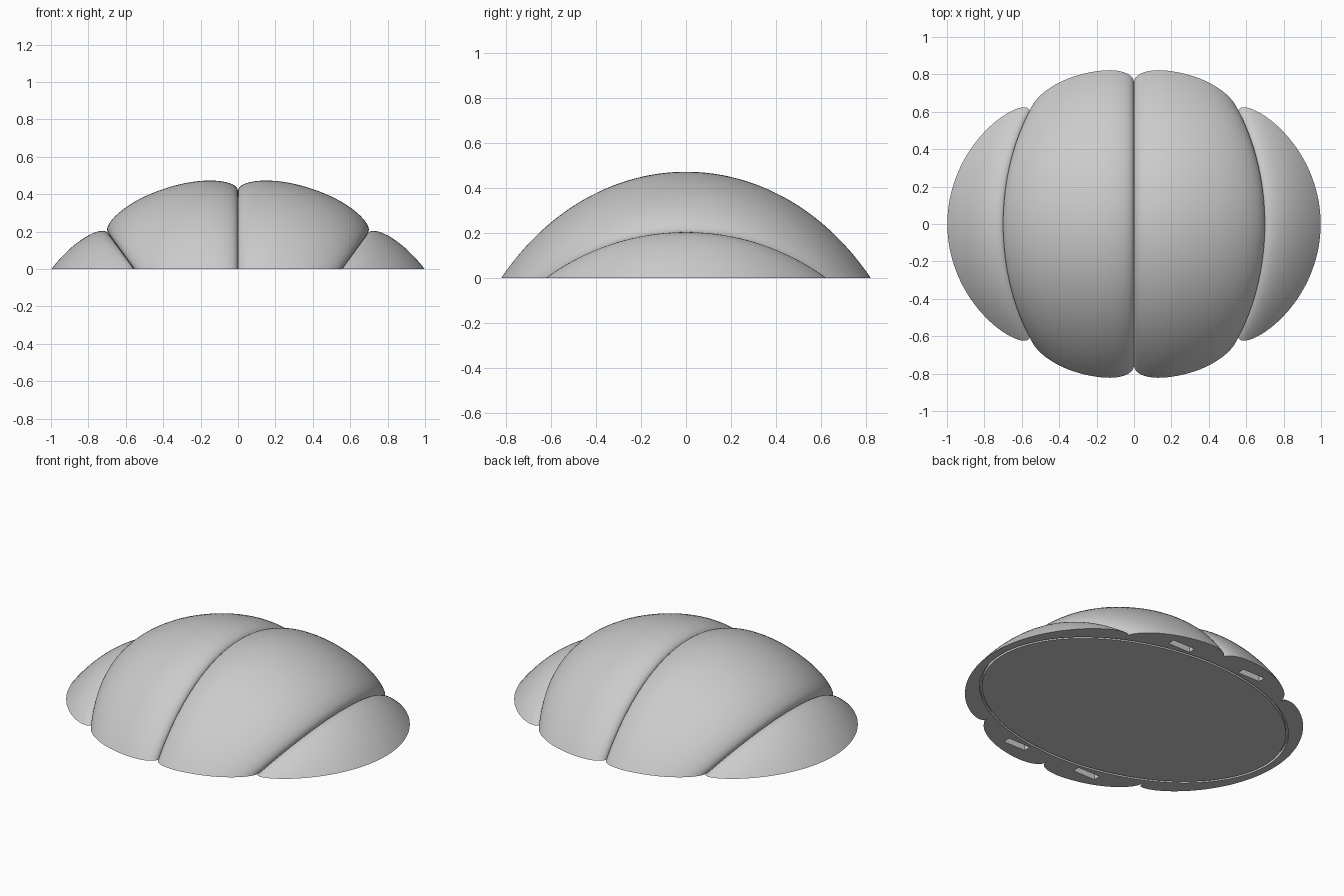
import bpy, bmesh
from math import sin, cos, pi, radians
from mathutils import Matrix, Vector

cube = bpy.data.objects.get("Cube")
if cube:
    bpy.data.objects.remove(cube, do_unlink=True)

AXIS_Z = -0.764      # height of the lobe axis, below the base
LOBE = radians(36)   # angle covered by one lobe
CREASE_R, BULGE, SQUASH = 1.177, 0.08, 0.836
STEPS, ROWS = 32, 72

grey = bpy.data.materials.new("light_grey")
grey.use_nodes = True
grey.diffuse_color = (0.6, 0.6, 0.6, 1)
grey.node_tree.nodes["Principled BSDF"].inputs["Base Color"].default_value = (0.6, 0.6, 0.6, 1)


def make_object(name, bm):
    bmesh.ops.recalc_face_normals(bm, faces=bm.faces)
    mesh = bpy.data.meshes.new(name)
    bm.to_mesh(mesh)
    bm.free()
    mesh.materials.append(grey)
    ob = bpy.data.objects.new(name, mesh)
    bpy.context.collection.objects.link(ob)
    return ob


def skin(bm, rows, closed=False):
    """Join successive rows of vertices with quads."""
    pairs = list(zip(rows, rows[1:] + rows[:1])) if closed else list(zip(rows, rows[1:]))
    for a, b in pairs:
        for j in range(len(a) - 1):
            bm.faces.new((a[j], a[j + 1], b[j + 1], b[j]))


# Lobed shell: four swollen segments around a horizontal axis, cut flat at the base
bm = bmesh.new()
columns = []
for i in range(4 * STEPS + 1):
    lobe, k = divmod(i, STEPS)
    t = -cos(pi * k / STEPS)                     # -1..1 across the lobe
    angle = (lobe - 2 + (t + 1) / 2) * LOBE
    r = CREASE_R + BULGE * max(0, 1 - abs(t) ** 2.5) ** 0.4
    column = []
    for j in range(ROWS + 1):
        lat = radians(-60 + 120 * j / ROWS)
        column.append(bm.verts.new((r * sin(angle) * cos(lat),
                                    r * SQUASH * sin(lat),
                                    r * cos(angle) * cos(lat) + AXIS_Z)))
    columns.append(column)
skin(bm, columns)
geom = bm.verts[:] + bm.edges[:] + bm.faces[:]
bmesh.ops.bisect_plane(bm, geom=geom, dist=1e-5, plane_co=Vector((0, 0, 0)),
                       plane_no=Vector((0, 0, 1)), clear_inner=True)
bmesh.ops.remove_doubles(bm, verts=bm.verts, dist=1e-4)
bmesh.ops.holes_fill(bm, edges=[e for e in bm.edges if e.is_boundary], sides=0)
shell = make_object("lobed_shell", bm)

# Underside cutter: oval groove and four small slots
bm = bmesh.new()
oval = []
for i in range(128):
    a = 2 * pi * i / 128
    corners = [(0, -0.1), (0.014, -0.1), (0.014, 0.02), (0, 0.02)]
    ring = [bm.verts.new(((0.94 + d) * cos(a), (0.66 + d) * sin(a), z)) for d, z in corners]
    oval.append(ring + ring[:1])
skin(bm, oval, closed=True)
for sx in (-1, 1):
    for sy in (-1, 1):
        bmesh.ops.create_cube(bm, size=1, matrix=Matrix.Translation((0.25 * sx, 0.705 * sy, 0))
                              @ Matrix.Diagonal((0.15, 0.045, 0.1, 1)))
cutter = make_object("underside_cutter", bm)
cutter.hide_render = True

# Cut the underside, then drop the cutter
bpy.ops.object.select_all(action='DESELECT')
shell.select_set(True)
bpy.context.view_layer.objects.active = shell
cut = shell.modifiers.new("underside", 'BOOLEAN')
cut.operation = 'DIFFERENCE'
cut.solver = 'EXACT'
cut.object = cutter
bpy.ops.object.modifier_apply(modifier=cut.name)
bpy.data.objects.remove(cutter, do_unlink=True)
bpy.ops.object.shade_smooth_by_angle(angle=radians(35))
